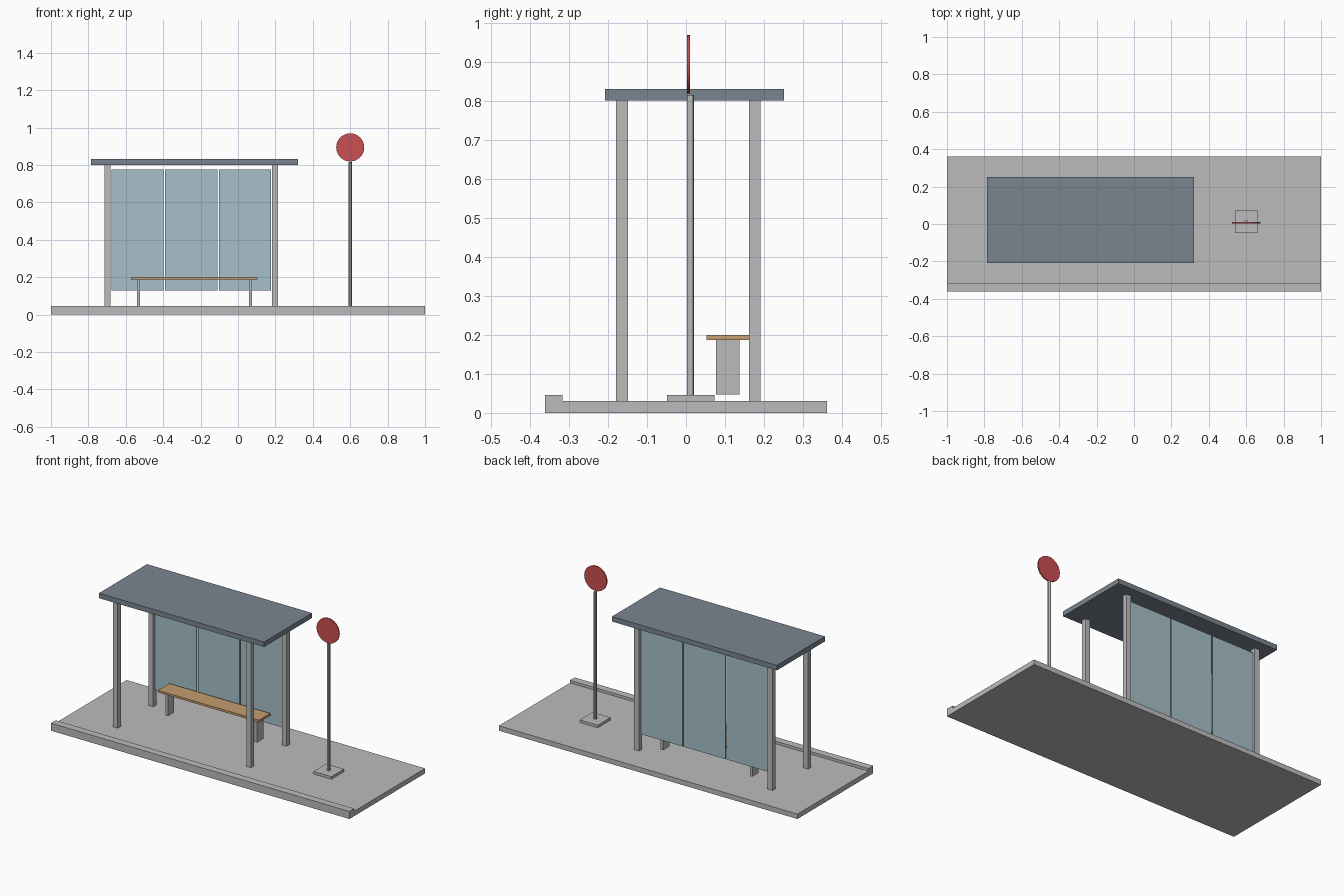
import bpy
from math import pi

cube = bpy.data.objects.get("Cube")
if cube:
    bpy.data.objects.remove(cube, do_unlink=True)


def material(name, colour):
    m = bpy.data.materials.new(name)
    m.use_nodes = True
    m.diffuse_color = (*colour, 1)
    m.node_tree.nodes["Principled BSDF"].inputs["Base Color"].default_value = (*colour, 1)
    return m


concrete = material("light grey", (0.5, 0.5, 0.5))
slate = material("slate blue", (0.195, 0.235, 0.28))
wood = material("warm wood", (0.55, 0.34, 0.16))
red = material("sign red", (0.6, 0.08, 0.085))
glass = material("pale blue glass", (0.38, 0.53, 0.59))


def box(name, x, y, z, mat):
    """Box given by its (low, high) range on each axis."""
    bpy.ops.mesh.primitive_cube_add(size=1, location=[sum(r) / 2 for r in (x, y, z)])
    ob = bpy.context.object
    ob.name = name
    ob.scale = [r[1] - r[0] for r in (x, y, z)]
    bpy.ops.object.transform_apply(location=False, rotation=False, scale=True)
    ob.data.materials.append(mat)
    return ob


def around(centre, half):
    return (centre - half, centre + half)


def cylinder(name, radius, depth, location, mat, sides, tilt=0):
    bpy.ops.mesh.primitive_cylinder_add(vertices=sides, radius=radius, depth=depth,
                                        location=location, rotation=(tilt, 0, 0))
    ob = bpy.context.object
    ob.name = name
    ob.data.materials.append(mat)
    bpy.ops.object.shade_smooth_by_angle()
    return ob


# Pavement and raised kerb
box("pavement", (-1, 1), (-0.317, 0.362), (0, 0.03), concrete)
box("kerb", (-1, 1), (-0.362, -0.317), (0, 0.046), concrete)

# Shelter posts and roof
for side, x in (("right", -0.697), ("left", 0.197)):
    for end, y in (("front", -0.164), ("back", 0.176)):
        box(f"{end}_{side}_post", around(x, 0.016), around(y, 0.015), (0.03, 0.801), concrete)
box("roof", (-0.786, 0.32), (-0.208, 0.252), (0.801, 0.831), slate)

# Three glass panels between the back posts
for i in range(3):
    box(f"glass_panel_{i + 1}", around(-0.25 + (i - 1) * 0.287, 0.1395),
        around(0.176, 0.004), (0.13, 0.775), glass)

# Bench
box("bench_seat", (-0.573, 0.103), (0.053, 0.162), (0.187, 0.2), wood)
for side, x in (("right", -0.532), ("left", 0.066)):
    box(f"bench_{side}_leg", around(x, 0.008), (0.077, 0.137), (0.047, 0.187), concrete)

# Stop sign on its pole
box("sign_base", (0.54, 0.66), (-0.049, 0.073), (0.03, 0.046), concrete)
cylinder("sign_pole", 0.009, 0.77, (0.6, 0.011, 0.431), concrete, 12)
cylinder("sign_disc", 0.075, 0.008, (0.6, 0.006, 0.894), red, 32, pi / 2)
